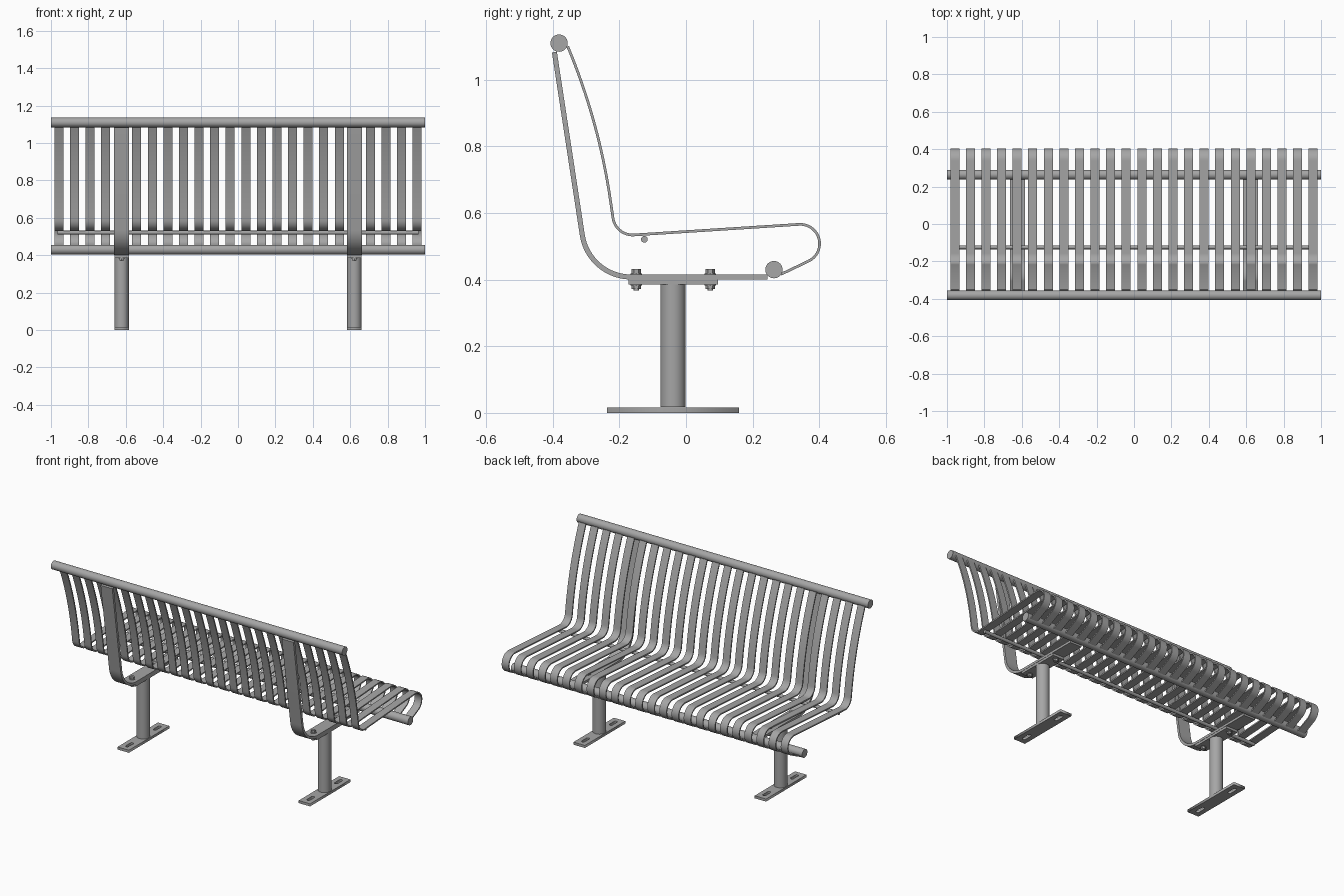
import bpy, bmesh
from math import sin, cos, pi, radians
from mathutils import Vector, Matrix

if "Cube" in bpy.data.objects:
    bpy.data.objects.remove(bpy.data.objects["Cube"])

steel = bpy.data.materials.new("grey steel")
steel.use_nodes = True
colour = (0.38, 0.38, 0.38, 1)
steel.diffuse_color = colour
steel.node_tree.nodes["Principled BSDF"].inputs["Base Color"].default_value = colour

FRAME_X = 0.622
SLATS = 24
SLAT_X = 0.958


def arc(cy, cz, r, start, end, steps=12):
    angles = [radians(start + (end - start) * i / steps) for i in range(steps + 1)]
    return [Vector((cy + r * cos(a), cz + r * sin(a))) for a in angles]


def bend(p0, p1, p2, steps=14):
    a, b, c = Vector(p0), Vector(p1), Vector(p2)
    ts = [i / steps for i in range(steps)]
    return [a * (1 - t) ** 2 + b * 2 * t * (1 - t) + c * t * t for t in ts]


def finish(name, bm, mirrored=False, smooth=True):
    bmesh.ops.recalc_face_normals(bm, faces=bm.faces)
    mesh = bpy.data.meshes.new(name)
    bm.to_mesh(mesh)
    bm.free()
    mesh.materials.append(steel)
    obj = bpy.data.objects.new(name, mesh)
    bpy.context.collection.objects.link(obj)
    if mirrored:
        obj.modifiers.new("other_side", 'MIRROR')
    if smooth:
        bpy.ops.object.select_all(action='DESELECT')
        obj.select_set(True)
        bpy.context.view_layer.objects.active = obj
        bpy.ops.object.shade_smooth_by_angle(angle=radians(35))
    return obj


def strip(name, path, x, width, thick, mirrored=False):
    """Flat bar of given width following a path in the y-z plane."""
    bm = bmesh.new()
    rings = []
    for i, p in enumerate(path):
        d = (path[min(i + 1, len(path) - 1)] - path[max(i - 1, 0)]).normalized()
        n = Vector((-d.y, d.x)) * thick / 2
        corners = [(-1, n), (1, n), (1, -n), (-1, -n)]
        rings.append([bm.verts.new((x + s * width / 2, p.x + o.x, p.y + o.y))
                      for s, o in corners])
    for a, b in zip(rings, rings[1:]):
        for k in range(4):
            bm.faces.new((a[k], a[k - 1], b[k - 1], b[k]))
    bm.faces.new(rings[0])
    bm.faces.new(rings[-1])
    return finish(name, bm, mirrored)


def add_rod(bm, centre, r, length, along_x=False, sides=32):
    turn = Matrix.Rotation(pi / 2, 4, 'Y') if along_x else Matrix()
    bmesh.ops.create_cone(bm, cap_ends=True, segments=sides, radius1=r, radius2=r,
                          depth=length, matrix=Matrix.Translation(centre) @ turn)


def rod(name, centre, r, length, along_x=False, mirrored=False):
    bm = bmesh.new()
    add_rod(bm, centre, r, length, along_x)
    return finish(name, bm, mirrored)


# Slats: curved back, seat and rolled front edge in one bent strip
slat_path = (bend((-0.355, 1.10), (-0.252, 0.853), (-0.22, 0.587))
             + arc(-0.16, 0.594, 0.06, 187, 274)
             + arc(0.343, 0.508, 0.058, 94, -65, 18)
             + [Vector((0.285, 0.416))])
slats = strip("slats", slat_path, -SLAT_X, 0.048, 0.008)
row = slats.modifiers.new("row", 'ARRAY')
row.count = SLATS
row.use_relative_offset = False
row.use_constant_offset = True
row.constant_offset_displace = (2 * SLAT_X / (SLATS - 1), 0, 0)

# Long rails
rod("top_rail", (0, -0.381, 1.11), 0.026, 2.0, along_x=True)
rod("front_rail", (0, 0.264, 0.43), 0.026, 2.0, along_x=True)
rod("seat_rod", (0, -0.125, 0.521), 0.01, 1.93, along_x=True)

# Bent support straps
strap_path = ([Vector((-0.395, 1.083))]
              + arc(-0.165, 0.556, 0.148, 189, 270, 16)
              + [Vector((0.245, 0.408))])
strip("support_straps", strap_path, FRAME_X, 0.08, 0.015, mirrored=True)

# Mounting plates and posts
strip("mounting_plates", [Vector((-0.173, 0.393)), Vector((0.096, 0.393))],
      FRAME_X, 0.078, 0.014, mirrored=True)
rod("posts", (FRAME_X, -0.039, 0.202), 0.038, 0.37, mirrored=True)

# Bolts: hexagonal head and nut on a shank, with washers
bm = bmesh.new()
for y in (-0.149, 0.073):
    add_rod(bm, (FRAME_X, y, 0.40), 0.008, 0.064, sides=16)
    for z, washer_z in ((0.425, 0.417), (0.378, 0.385)):
        add_rod(bm, (FRAME_X, y, z), 0.014, 0.013, sides=6)
        add_rod(bm, (FRAME_X, y, washer_z), 0.017, 0.004, sides=20)
finish("bolts", bm, mirrored=True)

# Base plates with a slot near each end
curve = bpy.data.curves.new("base_plates", 'CURVE')
curve.dimensions = '2D'
curve.fill_mode = 'BOTH'
curve.extrude = 0.008


def outline(points):
    spline = curve.splines.new('POLY')
    spline.points.add(len(points) - 1)
    for dest, p in zip(spline.points, points):
        dest.co = (p[0], p[1], 0, 1)
    spline.use_cyclic_u = True


x0, x1 = FRAME_X - 0.039, FRAME_X + 0.039
outline([(x0, -0.237), (x1, -0.237), (x1, 0.159), (x0, 0.159)])
for y in (-0.175, 0.097):
    outline(arc(FRAME_X, y + 0.022, 0.01, 0, 180, 8)
            + arc(FRAME_X, y - 0.022, 0.01, 180, 360, 8))
curve.materials.append(steel)
plates = bpy.data.objects.new("base_plates", curve)
plates.location.z = 0.008
bpy.context.collection.objects.link(plates)
plates.modifiers.new("other_side", 'MIRROR')
